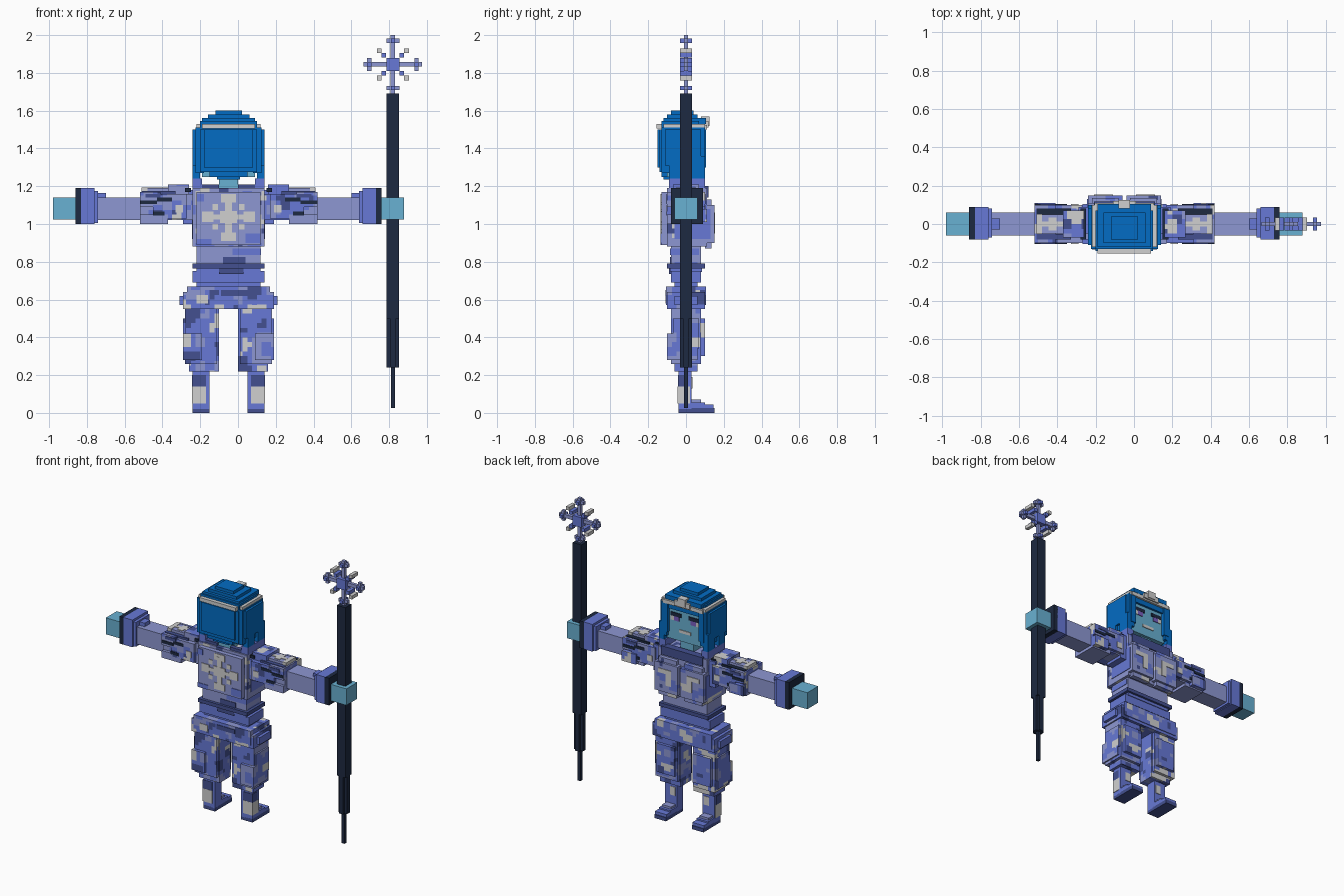
import bpy, bmesh
from mathutils import Vector, noise

CX = -0.05  # centre line of the figure


def lin(h):
    c = [int(h[i:i + 2], 16) / 255 for i in (0, 2, 4)]
    return [v / 12.92 if v <= 0.04045 else ((v + 0.055) / 1.055) ** 2.4 for v in c] + [1]


PALETTE = {"hair_blue": "036CC4", "skin_teal": "69B1D2", "periwinkle": "6779D6",
           "lavender": "8D97D2", "pale_grey": "D0D0D0", "staff_navy": "1D2941",
           "slate_navy": "435090", "eye_violet": "7A5FC0"}
NAMES = list(PALETTE)
HAIR, SKIN, PERI, LAV, PALE, NAVY, SLATE, VIOLET = range(8)
MATS = []
for n, h in PALETTE.items():
    m = bpy.data.materials.new(n)
    m.diffuse_color = lin(h)
    MATS.append(m)


# Camouflage rules: pick a colour from the face position
def camo(base, second, pale=0.33, dark=0.33, other=0.12, freq=12):
    def rule(p):
        a = noise.noise(p * freq + Vector((3.1, 7.7, 1.3)))
        b = noise.noise(p * freq + Vector((11.4, 2.2, 5.9)))
        if a > pale:
            return PALE
        if b > dark:
            return SLATE
        return second if a + b < -other else base
    return rule


TROUSER = camo(PERI, LAV, 0.33, 0.33, 0.42)
SLEEVE = camo(PERI, LAV, 0.36, 0.32, 0.25)
JACKET = camo(LAV, PERI, 0.36, 0.42, 0.4)


def part(name, boxes, mirror=False, cx=CX, cell=0.025):
    """Join boxes (x0, x1, y0, y1, z0, z1, colour or rule) into one object."""
    bm = bmesh.new()
    todo = [(b, 1) for b in boxes] + ([(b, -1) for b in boxes] if mirror else [])
    for (x0, x1, y0, y1, z0, z1, col), s in todo:
        lo = Vector((min(x0 * s, x1 * s) + cx, y0, z0))
        hi = Vector((max(x0 * s, x1 * s) + cx, y1, z1))
        t = bmesh.new()
        bmesh.ops.create_cube(t, size=1)
        for v in t.verts:
            v.co = Vector([(lo[i] + hi[i]) / 2 + v.co[i] * (hi[i] - lo[i]) for i in range(3)])
        if callable(col):  # grid cuts let the camouflage follow square cells
            for ax in range(3):
                no = Vector([float(i == ax) for i in range(3)])
                k = int(lo[ax] / cell) - 1
                while k * cell < hi[ax]:
                    if k * cell > lo[ax] + 0.002:
                        bmesh.ops.bisect_plane(t, geom=t.verts[:] + t.edges[:] + t.faces[:],
                                               plane_co=no * k * cell, plane_no=no)
                    k += 1
        for f in t.faces:
            f.material_index = col(f.calc_center_median()) if callable(col) else col
        me = bpy.data.meshes.new("tmp")
        t.to_mesh(me)
        t.free()
        bm.from_mesh(me)
        bpy.data.meshes.remove(me)
    mesh = bpy.data.meshes.new(name)
    bm.to_mesh(mesh)
    bm.free()
    for m in MATS:
        mesh.materials.append(m)
    ob = bpy.data.objects.new(name, mesh)
    bpy.context.collection.objects.link(ob)
    return ob


# Boots and shins
part("boot", [(.10, .19, -.04, .03, .02, .22, PERI),
              (.10, .19, -.04, .15, 0, .025, SLATE),
              (.10, .19, -.035, .10, .025, .055, PERI),
              (.10, .19, -.03, .145, .025, .045, PERI),
              (.11, .18, .02, .08, .05, .07, LAV)], True)
part("boot_patch", [(.12, .193, -.044, .02, .05, .14, PALE),
                    (.12, .193, -.043, .01, .14, .20, SLATE),
                    (.11, .15, .0, .034, .13, .19, PALE)], True)

# Trousers: core leg plus raised pads
part("trouser_leg", [(.05, .21, -.06, .06, .22, .56, TROUSER),
                     (.06, .23, -.08, .08, .26, .56, TROUSER),
                     (.14, .24, -.10, .06, .28, .42, TROUSER),
                     (.07, .21, -.06, .10, .30, .50, TROUSER),
                     (.12, .24, -.07, .07, .34, .50, TROUSER)], True)
part("hips", [(-.24, .24, -.10, .10, .55, .64, TROUSER),
              (-.22, .22, -.105, .105, .57, .67, TROUSER),
              (-.26, .26, -.06, .06, .57, .62, PERI)])
part("hip_patch", [(-.04, .10, -.109, -.10, .62, .65, SLATE),
                   (-.17, -.11, -.109, -.10, .58, .625, PALE)])

# Waist and belt
part("waist", [(-.17, .17, -.06, .06, .66, .80, PERI),
               (-.19, .19, -.08, .08, .69, .75, PERI),
               (-.17, .17, -.08, .08, .79, .88, LAV),
               (-.19, .19, -.10, .10, .765, .79, SLATE),
               (-.17, .17, -.085, .085, .745, .765, PERI),
               (-.05, .08, -.089, -.08, .735, .765, SLATE),
               (-.03, .09, -.084, -.07, .79, .825, SLATE),
               (.02, .173, -.084, .07, .835, .87, PERI)])

# Jacket body with front chest panels
part("jacket", [(-.19, .19, -.10, .11, .88, 1.19, JACKET),
                (-.17, .17, -.13, .0, .89, 1.17, LAV)])
part("back_patch", [(-.17, -.09, -.134, -.12, .89, .92, PERI),
                    (.09, .17, -.134, -.12, .90, .95, PERI),
                    (-.17, -.13, -.134, -.12, 1.12, 1.16, PERI)])
part("chest_panel", [(.01, .19, .10, .15, .90, 1.10, JACKET),
                     (.03, .17, .10, .135, .87, 1.13, JACKET),
                     (.06, .10, .13, .154, .95, 1.06, PALE),
                     (.10, .16, .13, .154, 1.03, 1.06, PALE),
                     (.185, .194, -.06, .13, .92, 1.08, PERI)], True)
part("collar", [(.14, .19, -.09, .10, 1.18, 1.24, PERI),
                (.05, .15, -.09, -.06, 1.18, 1.21, SLATE),
                (.0, .16, .07, .118, 1.14, 1.2, SLATE)], True)

# Blocky snowflake emblem on the back
part("back_emblem", [(-.11, .11, -.134, -.12, 1.025, 1.05, PALE),
                     (-.018, .018, -.135, -.12, .93, 1.14, PALE),
                     (-.045, .045, -.136, -.12, 1.005, 1.07, PALE),
                     (-.04, .04, -.134, -.12, .91, .955, PALE),
                     (-.04, .04, -.134, -.12, 1.115, 1.16, PALE)])
part("emblem_tip", [(.08, .14, -.1345, -.12, 1.01, 1.065, PALE),
                    (.055, .085, -.134, -.12, 1.075, 1.105, PALE),
                    (.055, .085, -.134, -.12, .97, 1.0, PALE)], True)

# Sleeves, forearms, cuffs, hands
part("sleeve", [(.18, .47, -.08, .08, 1.02, 1.16, SLEEVE),
                (.32, .47, -.10, .08, 1.0, 1.05, LAV),
                (.22, .40, -.10, .10, 1.03, 1.16, SLEEVE),
                (.36, .47, -.10, .10, 1.09, 1.17, SLEEVE),
                (.36, .47, -.06, .11, 1.01, 1.08, SLEEVE),
                (.21, .32, -.07, .07, 1.15, 1.21, SLEEVE),
                (.32, .45, -.05, .05, 1.16, 1.19, LAV),
                (.18, .24, -.05, .09, 1.0, 1.18, PERI)], True)
sleeve_patch = []
for f in (-1, 1):  # same bands on the front and the back of each sleeve
    y0, y1 = sorted((f * .104, f * .09))
    sleeve_patch += [(.30, .38, y0, y1, 1.12, 1.14, NAVY),
                     (.38, .47, y0, y1, 1.105, 1.125, NAVY),
                     (.34, .40, y0, y1, 1.045, 1.065, NAVY),
                     (.24, .28, y0, y1, 1.06, 1.10, PALE),
                     (.36, .44, y0, y1, 1.14, 1.16, SLATE)]
part("sleeve_patch", sleeve_patch + [
    (.31, .43, -.012, .012, 1.18, 1.194, PALE),
    (.355, .395, -.035, .035, 1.18, 1.194, PALE),
    (.43, .46, -.053, .053, 1.16, 1.193, PALE),
    (.28, .46, .05, .08, 1.15, 1.174, NAVY),
    (.28, .46, -.08, -.052, 1.15, 1.174, SLATE),
    (.20, .23, -.08, .08, 1.17, 1.19, NAVY)], True)
part("forearm", [(.46, .70, -.06, .06, 1.02, 1.14, LAV)], True)
part("cuff", [(.71, .78, -.08, .09, 1.0, 1.19, PERI),
              (.69, .72, -.07, .08, 1.005, 1.175, PERI),
              (.65, .70, -.03, .03, 1.13, 1.165, PERI),
              (.775, .81, -.08, .09, 1.0, 1.19, NAVY)], True)
part("hand", [(.80, .93, -.06, .06, 1.025, 1.14, SKIN)], True)

# Head, face and neck
part("head", [(-.05, .05, -.075, .06, 1.17, 1.27, SKIN),
              (-.14, .14, -.10, .08, 1.25, 1.50, SKIN)])
part("face_details", [(.03, .11, .07, .086, 1.415, 1.44, NAVY),
                      (.085, .11, .07, .085, 1.385, 1.415, PALE),
                      (.045, .085, .07, .085, 1.385, 1.415, VIOLET),
                      (0, .045, .07, .085, 1.31, 1.33, PALE)], True)

# Stepped hair shell with side locks
part("hair_back", [(-.15, .15, -.13, .07, 1.50, 1.545, HAIR),
                   (-.14, .14, -.12, .105, 1.53, 1.56, HAIR),
                   (-.11, .11, -.10, .06, 1.55, 1.58, HAIR),
                   (-.07, .07, -.08, .04, 1.57, 1.60, HAIR),
                   (-.17, .17, -.13, -.08, 1.30, 1.50, HAIR),
                   (-.15, .15, -.14, -.08, 1.275, 1.50, HAIR),
                   (-.13, .13, -.152, -.10, 1.30, 1.50, HAIR),
                   (-.10, .10, -.13, -.08, 1.25, 1.30, HAIR),
                   (-.06, .06, -.12, -.08, 1.235, 1.27, HAIR)])
part("hair_side", [(.13, .175, -.13, .10, 1.27, 1.51, HAIR),
                   (.16, .19, -.11, .08, 1.31, 1.50, HAIR),
                   (.15, .19, -.09, -.02, 1.24, 1.40, HAIR),
                   (.15, .19, .02, .10, 1.24, 1.36, HAIR),
                   (.12, .16, .05, .105, 1.30, 1.50, HAIR),
                   (.15, .18, .03, .09, 1.20, 1.26, HAIR),
                   (0, .13, .06, .095, 1.465, 1.51, HAIR)], True)
part("headband", [(-.155, .155, .05, .11, 1.50, 1.525, PALE),
                  (-.14, .14, -.155, -.12, 1.505, 1.53, PALE),
                  (-.06, .06, .08, .12, 1.51, 1.545, PALE),
                  (-.03, .03, .08, .125, 1.52, 1.57, PALE)])
part("headband_side", [(.145, .17, -.12, .10, 1.505, 1.53, PALE)], True)

# Staff: square shaft, cross-section lower shaft, thin spike
part("staff", [(-.033, .033, -.033, .033, .50, 1.69, NAVY),
               (-.033, .033, -.016, .016, .24, .50, NAVY),
               (-.016, .016, -.033, .033, .24, .50, NAVY),
               (-.011, .011, -.011, .011, .025, .25, NAVY)], cx=.82)

# Snowflake finial
ZC = 1.845
flake = [(-.155, .155, -.011, .011, ZC - .012, ZC + .012, LAV),
         (-.012, .012, -.011, .011, 1.69, 2.0, LAV),
         (-.035, .035, -.033, .033, ZC - .035, ZC + .035, PERI)]
for s in (-1, 1):
    e = .125 * s
    flake += [(e - .011, e + .011, -.011, .011, ZC - .035, ZC + .035, LAV),
              (e - .011, e + .011, -.033, .033, ZC - .011, ZC + .011, PERI),
              (-.035, .035, -.011, .011, ZC + e - .011, ZC + e + .011, LAV),
              (-.011, .011, -.033, .033, ZC + e - .011, ZC + e + .011, PERI)]
    for t in (-1, 1):
        for d, c in ((.048, PERI), (.072, PALE)):
            flake.append((s * d - .012, s * d + .012, -.033, .033,
                          ZC + t * d - .012, ZC + t * d + .012, c))
part("snowflake", flake, cx=.82)
